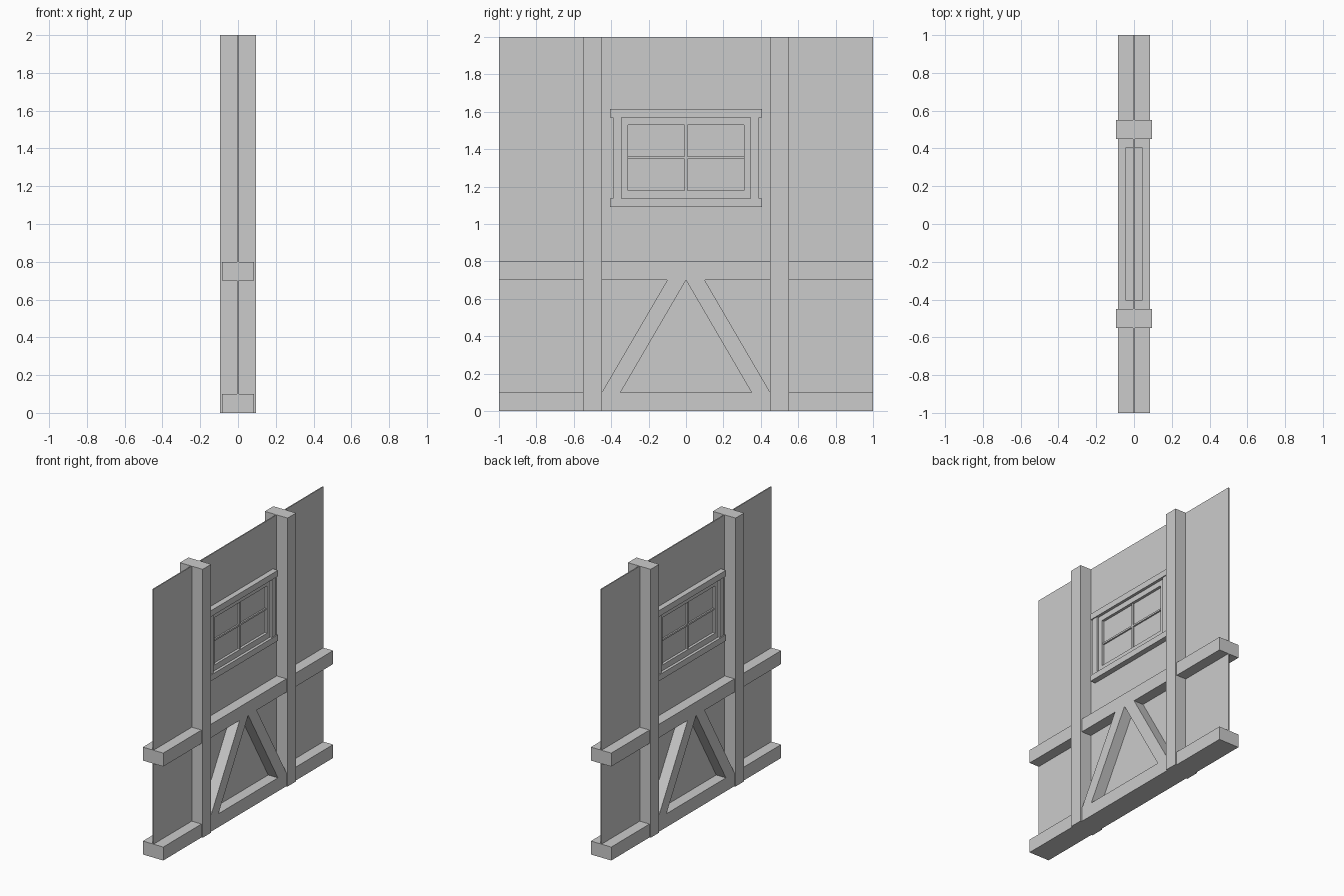
import bpy
import bmesh

cube = bpy.data.objects.get("Cube")
if cube:
    bpy.data.objects.remove(cube, do_unlink=True)

grey = bpy.data.materials.new("plain grey")
grey.use_nodes = True
colour = (0.6, 0.6, 0.6, 1)
grey.diffuse_color = colour
grey.node_tree.nodes["Principled BSDF"].inputs["Base Color"].default_value = colour


def slab(name, outline, depth):
    """Extrude a (y, z) outline to both sides of the wall plane."""
    bm = bmesh.new()
    face = bm.faces.new([bm.verts.new((-depth, y, z)) for y, z in outline])
    grown = bmesh.ops.extrude_face_region(bm, geom=[face])["geom"]
    moved = [v for v in grown if isinstance(v, bmesh.types.BMVert)]
    bmesh.ops.translate(bm, verts=moved, vec=(2 * depth, 0, 0))
    bmesh.ops.recalc_face_normals(bm, faces=bm.faces)
    mesh = bpy.data.meshes.new(name)
    bm.to_mesh(mesh)
    bm.free()
    mesh.materials.append(grey)
    obj = bpy.data.objects.new(name, mesh)
    bpy.context.collection.objects.link(obj)
    return obj


def board(name, y0, y1, z0, z1, depth):
    return slab(name, [(y0, z0), (y1, z0), (y1, z1), (y0, z1)], depth)


# Thin wall sheet, with timbers showing on both sides
board("wall_panel", -1, 1, 0, 2, 0.004)
timber = 0.084
board("bottom_beam", -1, 1, 0, 0.1, timber)
board("middle_beam", -1, 1, 0.7, 0.8, timber)

# Window head and sill
board("window_head", -0.405, 0.405, 1.57, 1.615, 0.045)
board("window_sill", -0.405, 0.405, 1.09, 1.135, 0.045)

# Mirrored uprights, braces and window sides
for side, s in (("front", -1), ("back", 1)):
    board(side + "_post", s * 0.45, s * 0.55, 0, 2, 0.094)
    slab(side + "_brace",
         [(s * 0.45, 0.1), (s * 0.35, 0.1), (0, 0.7), (s * 0.1, 0.7)], timber)
    board(side + "_window_jamb", s * 0.345, s * 0.39, 1.135, 1.57, 0.038)
    board(side + "_sash_stile", s * 0.31, s * 0.345, 1.135, 1.57, 0.024)

# Sash rails and glazing bars
board("sash_bottom_rail", -0.31, 0.31, 1.135, 1.178, 0.024)
board("sash_top_rail", -0.31, 0.31, 1.53, 1.57, 0.024)
board("upright_glazing_bar", -0.007, 0.007, 1.178, 1.53, 0.016)
board("level_glazing_bar", -0.31, 0.31, 1.348, 1.361, 0.015)
